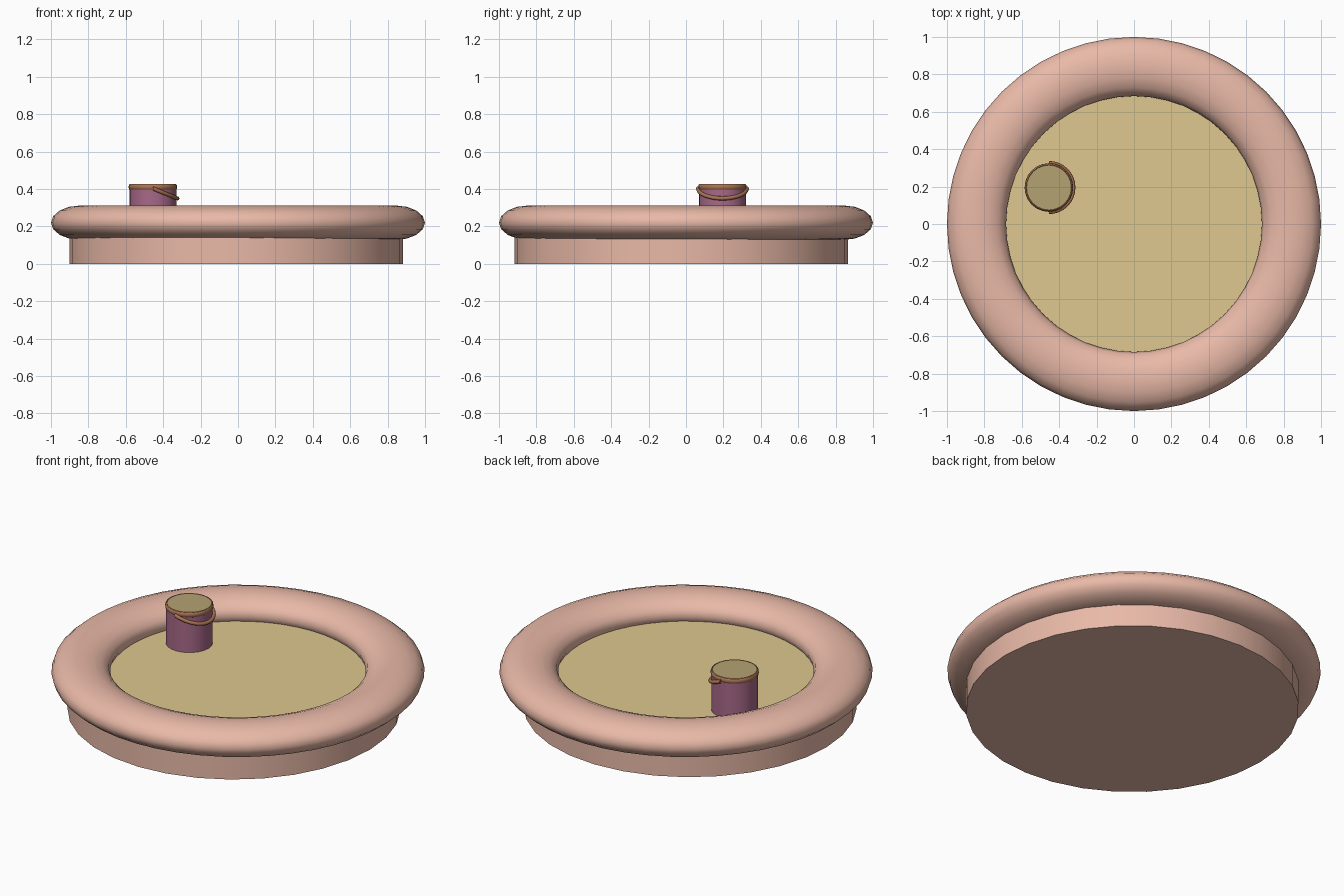
import bpy, bmesh, math
from math import sin, cos, pi
from mathutils import Vector

if "Cube" in bpy.data.objects:
    bpy.data.objects.remove(bpy.data.objects["Cube"])


def material(name, rgb):
    m = bpy.data.materials.new(name)
    m.diffuse_color = (*[c ** 2.2 for c in rgb], 1)
    m.use_nodes = True
    m.node_tree.nodes["Principled BSDF"].inputs["Base Color"].default_value = m.diffuse_color
    return m


PINK = material("pink_plastic", (0.91, 0.72, 0.65))
SAND = material("sand", (0.87, 0.78, 0.56))
WET_SAND = material("dark_sand", (0.70, 0.63, 0.44))
PURPLE = material("purple_plastic", (0.65, 0.41, 0.53))
BROWN = material("brown_plastic", (0.66, 0.45, 0.33))


def finish(bm, name, mat, angle=None):
    bmesh.ops.recalc_face_normals(bm, faces=bm.faces)
    me = bpy.data.meshes.new(name)
    bm.to_mesh(me)
    bm.free()
    me.materials.append(mat)
    ob = bpy.data.objects.new(name, me)
    bpy.context.collection.objects.link(ob)
    if angle:
        bpy.context.view_layer.objects.active = ob
        ob.select_set(True)
        bpy.ops.object.shade_smooth_by_angle(angle=math.radians(angle))
        ob.select_set(False)
    return ob


def lathe(name, profile, center, sides, mat, closed=False, angle=None, cap=False):
    """Revolve (radius, z) points about a vertical axis."""
    bm = bmesh.new()
    rings = [[bm.verts.new((center[0] + r * cos(2 * pi * i / sides),
                            center[1] + r * sin(2 * pi * i / sides), z))
              for i in range(sides)] for r, z in profile]
    pairs = list(zip(rings, rings[1:]))
    if closed:
        pairs.append((rings[-1], rings[0]))
    for a, b in pairs:
        for i in range(sides):
            j = (i + 1) % sides
            bm.faces.new((a[i], a[j], b[j], b[i]))
    if cap:
        bm.faces.new(rings[0])
    return finish(bm, name, mat, angle)


def disc(name, center, r, z, sides, mat):
    bm = bmesh.new()
    bm.faces.new([bm.verts.new((center[0] + r * cos(2 * pi * i / sides),
                                center[1] + r * sin(2 * pi * i / sides), z))
                  for i in range(sides)])
    return finish(bm, name, mat)


def oval(r, z, rx, rz, n):
    return [(r + rx * cos(2 * pi * i / n), z + rz * sin(2 * pi * i / n)) for i in range(n)]


# Pool: base wall with floor, inflated rim, sand filling
lathe("pool_base", [(0.892, 0), (0.892, 0.16)], (-0.01, -0.025), 32, PINK, cap=True, angle=15)
lathe("pool_rim", oval(0.842, 0.22, 0.158, 0.092, 16), (0, 0), 48, PINK, closed=True, angle=40)
disc("sand_surface", (0, 0), 0.72, 0.19, 48, SAND)

# Bucket: body, lip and its sand filling
B = (-0.455, 0.195)
lathe("bucket_body", [(0.126, 0.185), (0.126, 0.425)], B, 24, PURPLE, cap=True, angle=30)
lathe("bucket_lip", oval(0.122, 0.411, 0.008, 0.016, 8), B, 24, BROWN, closed=True, angle=50)
disc("bucket_sand", B, 0.122, 0.425, 24, WET_SAND)

# Handle: half hoop folded down on the +x side
bm = bmesh.new()
n, k, t = 16, 8, 0.011
rings = []
for i in range(n + 1):
    a = -pi / 2 + pi * i / n
    out = Vector((cos(a), sin(a), 0))
    p = Vector((B[0], B[1], 0.403)) + out * 0.131
    p.z -= 0.053 * cos(a)
    rings.append([bm.verts.new(p + out * t * cos(2 * pi * j / k)
                               + Vector((0, 0, t * sin(2 * pi * j / k)))) for j in range(k)])
for a, b in zip(rings, rings[1:]):
    for j in range(k):
        bm.faces.new((a[j], a[(j + 1) % k], b[(j + 1) % k], b[j]))
bm.faces.new(rings[0])
bm.faces.new(rings[-1])
finish(bm, "bucket_handle", BROWN, 50)
